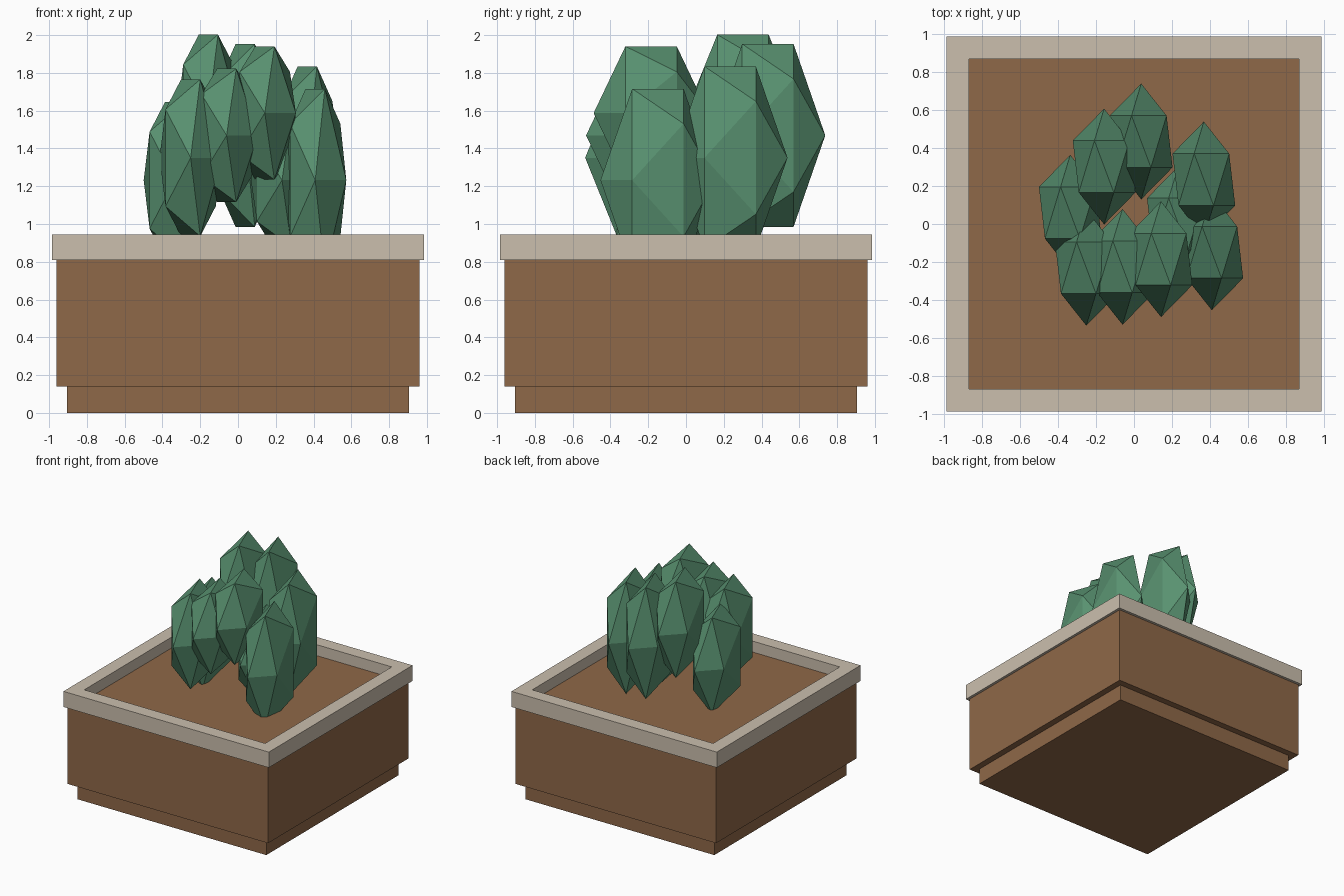
import bpy, bmesh, math
from mathutils import Matrix

if "Cube" in bpy.data.objects:
    bpy.data.objects.remove(bpy.data.objects["Cube"])


def material(name, rgb):
    m = bpy.data.materials.new(name)
    m.diffuse_color = (*rgb, 1)
    m.use_nodes = True
    m.node_tree.nodes["Principled BSDF"].inputs["Base Color"].default_value = m.diffuse_color
    return m


clay = material("clay_brown", (0.275, 0.138, 0.065))
stone = material("pale_stone", (0.597, 0.521, 0.423))
leaf = material("leaf_green", (0.098, 0.283, 0.162))


def finish(name, bm, mat):
    bmesh.ops.recalc_face_normals(bm, faces=bm.faces)
    me = bpy.data.meshes.new(name)
    bm.to_mesh(me)
    bm.free()
    me.materials.append(mat)
    ob = bpy.data.objects.new(name, me)
    bpy.context.collection.objects.link(ob)
    return ob


def box(name, half, z0, z1, mat):
    bm = bmesh.new()
    bmesh.ops.create_cube(bm, size=1, matrix=Matrix.Translation((0, 0, (z0 + z1) / 2))
                          @ Matrix.Diagonal((2 * half, 2 * half, z1 - z0, 1)))
    return finish(name, bm, mat)


def square_frame(name, outer, inner, z0, z1, mat):
    # rectangular section carried round the four corners
    bm = bmesh.new()
    section = [(outer, z0), (outer, z1), (inner, z1), (inner, z0)]
    rings = [[bm.verts.new((sx * r, sy * r, z)) for r, z in section]
             for sx, sy in ((1, 1), (-1, 1), (-1, -1), (1, -1))]
    for i in range(4):
        a, b = rings[i], rings[(i + 1) % 4]
        for j in range(4):
            k = (j + 1) % 4
            bm.faces.new((a[j], a[k], b[k], b[j]))
    return finish(name, bm, mat)


# planter
box("planter_foot", 0.905, 0.0, 0.14, clay)
box("planter_body", 0.962, 0.14, 0.81, clay)
square_frame("planter_rim", 0.985, 0.868, 0.81, 0.945, stone)
box("soil", 0.868, 0.81, 0.85, clay)

# foliage: faceted clumps in a golden-angle spiral, cycling radius, height and size
for i in range(9):
    ang = -math.radians(137.5) * i
    r = (0.233, 0.34, 0.435)[i % 3]
    height = (0.415, 0.488, 0.569)[i % 3]
    z = 1.232 + 0.1185 * (i % 4)
    bm = bmesh.new()
    bmesh.ops.create_icosphere(
        bm, subdivisions=1, radius=1,
        matrix=Matrix.Translation((r * math.cos(ang), r * math.sin(ang), z))
        @ Matrix.Diagonal((0.184, 0.304, height, 1))
        @ Matrix.Rotation(math.pi / 2, 4, 'X'))
    finish(f"leaf_clump_{i + 1}", bm, leaf)
